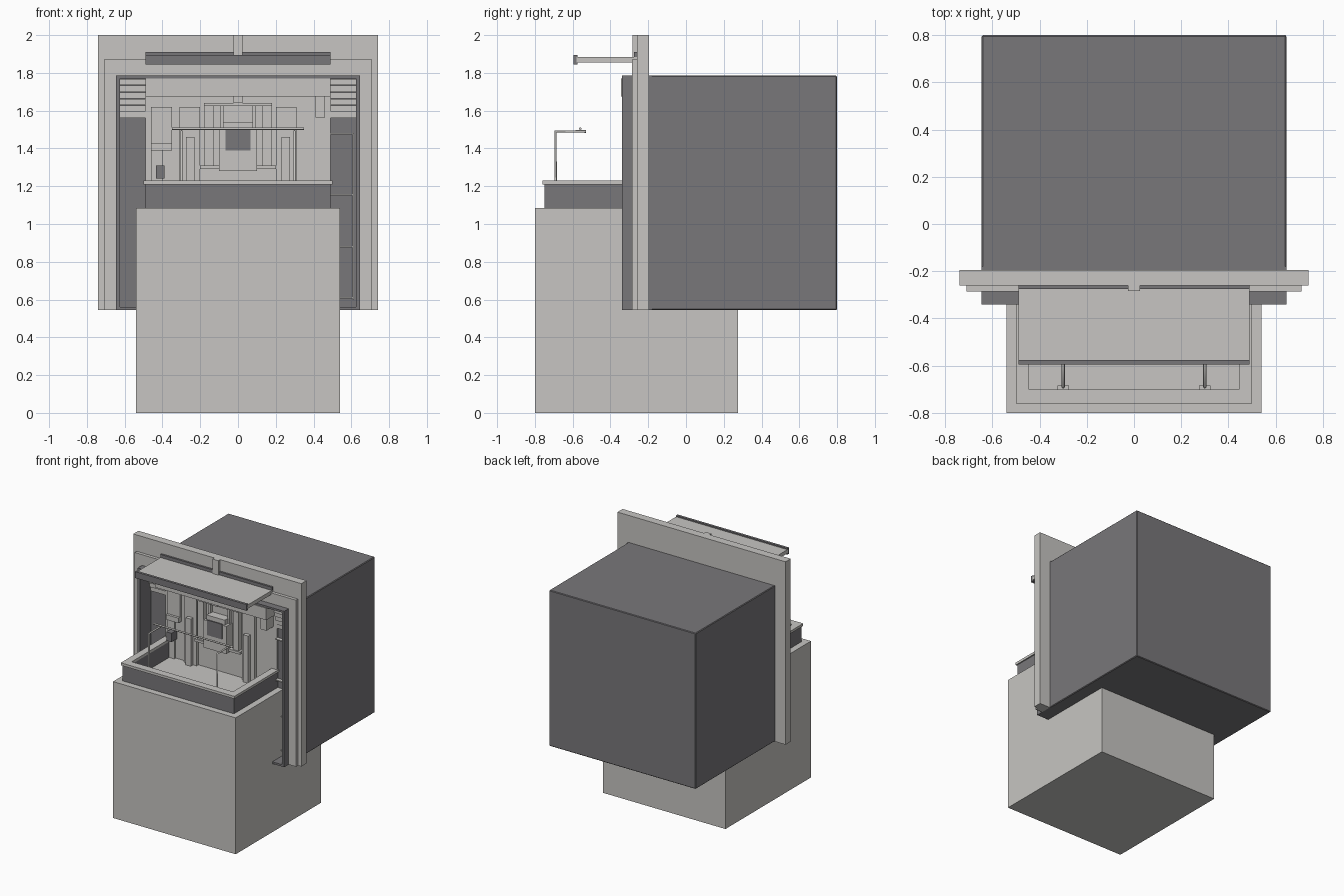
import bpy, bmesh
from mathutils import Vector

cube = bpy.data.objects.get("Cube")
if cube:
    bpy.data.objects.remove(cube, do_unlink=True)


def material(name, rgb):
    m = bpy.data.materials.new(name)
    m.use_nodes = True
    m.diffuse_color = (*rgb, 1)
    m.node_tree.nodes["Principled BSDF"].inputs["Base Color"].default_value = (*rgb, 1)
    return m


LIGHT = material("light_grey", (0.57, 0.56, 0.54))
DARK = material("dark_grey", (0.19, 0.185, 0.195))


def finish(name, bm, mat):
    mesh = bpy.data.meshes.new(name)
    bm.to_mesh(mesh)
    bm.free()
    mesh.materials.append(mat)
    ob = bpy.data.objects.new(name, mesh)
    bpy.context.collection.objects.link(ob)
    return ob


def boxes(name, mat, *spans, mirror=False):
    """One object from boxes given as (x0, x1, y0, y1, z0, z1)."""
    bm = bmesh.new()
    todo = list(spans)
    if mirror:
        todo += [(-s[1], -s[0], *s[2:]) for s in spans]
    for x0, x1, y0, y1, z0, z1 in todo:
        made = bmesh.ops.create_cube(bm, size=1)["verts"]
        size = Vector((x1 - x0, y1 - y0, z1 - z0))
        mid = Vector((x0 + x1, y0 + y1, z0 + z1)) / 2
        for v in made:
            v.co = v.co * size + mid
    return finish(name, bm, mat)


def tube(name, mat, points, radius):
    """Round bar following a path."""
    curve = bpy.data.curves.new(name, "CURVE")
    curve.dimensions = "3D"
    curve.bevel_depth = radius
    curve.bevel_resolution = 2
    curve.use_fill_caps = True
    line = curve.splines.new("POLY")
    line.points.add(len(points) - 1)
    for p, co in zip(line.points, points):
        p.co = (*co, 1)
    curve.materials.append(mat)
    ob = bpy.data.objects.new(name, curve)
    bpy.context.collection.objects.link(ob)


BACK = -0.2      # face of the recess
FRONT = -0.34    # front lip of the housing
DECK = 1.085     # top of the plinth

# Plinth and housing
boxes("plinth", LIGHT, (-0.54, 0.54, -0.8, 0.275, 0, DECK))
housing = boxes("housing", DARK, (-0.645, 0.645, BACK, 0.8, 0.545, 1.785))
bevel = housing.modifiers.new("edge", "BEVEL")
bevel.width = 0.005
bevel.segments = 1
boxes("housing_sides", DARK, (0.625, 0.645, FRONT, BACK + 0.02, 0.545, 1.785), mirror=True)
boxes("housing_lips", DARK,
      (-0.625, 0.625, FRONT, BACK + 0.02, 0.545, 0.56),
      (-0.625, 0.625, FRONT, BACK + 0.02, 1.77, 1.785))

# Stepped portal around the housing
boxes("portal_legs", LIGHT,
      (0.645, 0.74, -0.26, -0.195, 0.545, 1.785),
      (0.645, 0.71, -0.285, -0.26, 0.545, 1.785), mirror=True)
boxes("portal_header", LIGHT,
      (-0.74, 0.74, -0.26, -0.195, 1.785, 2),
      (-0.71, 0.71, -0.285, -0.26, 1.785, 1.87))

# Canopy
boxes("canopy", LIGHT, (-0.49, 0.49, -0.58, -0.26, 1.855, 1.885))
boxes("canopy_lip", DARK, (-0.49, 0.49, -0.595, -0.575, 1.845, 1.895))
boxes("canopy_hinge", DARK, (-0.49, 0.49, -0.275, -0.255, 1.885, 1.91))
boxes("canopy_bracket", LIGHT, (-0.025, 0.025, -0.283, -0.255, 1.885, 2))

# Tub: dark walls and light rim on the plinth
boxes("tub_walls", DARK,
      (-0.49, 0.49, -0.75, -0.7, DECK, 1.21),
      (-0.49, -0.445, -0.7, BACK, DECK, 1.21),
      (0.445, 0.49, -0.7, BACK, DECK, 1.21))
boxes("tub_rim", LIGHT,
      (-0.5, 0.5, -0.76, -0.7, 1.21, 1.23),
      (-0.5, -0.445, -0.7, BACK, 1.21, 1.23),
      (0.445, 0.5, -0.7, BACK, 1.21, 1.23))

# Hand rail
for side, x in (("left", 0.3), ("right", -0.3)):
    tube(side + "_rail_post", LIGHT,
         [(x, -0.69, DECK), (x, -0.69, 1.49), (x, -0.53, 1.49)], 0.007)
    boxes(side + "_rail_foot", LIGHT, (x - 0.025, x + 0.025, -0.7, -0.685, DECK, DECK + 0.02))
tube("cross_rail", LIGHT, [(-0.35, -0.56, 1.505), (0.35, -0.56, 1.505)], 0.007)

# Back wall and header inside the recess
boxes("back_wall", LIGHT, (-0.49, 0.49, BACK - 0.012, BACK + 0.02, DECK, 1.77))
boxes("wall_header", LIGHT, (-0.49, 0.49, -0.345, BACK, 1.675, 1.77))
boxes("header_nub", LIGHT, (-0.025, 0.025, -0.3, BACK, 1.64, 1.675),
      (-0.18, 0.18, -0.27, BACK, 1.625, 1.64))
boxes("corner_box", LIGHT, (0.41, 0.46, -0.3, BACK, 1.565, 1.675))

# Louvres in the upper corners
boxes("louvres", LIGHT,
      *[(0.49, 0.625, -0.26 + 0.01 * i, BACK, 1.735 - 0.035 * i, 1.767 - 0.035 * i)
        for i in range(5)],
      (0.49, 0.625, BACK - 0.01, BACK, 1.56, 1.6), mirror=True)

# Pillars and pipes on the back wall
boxes("pillars", LIGHT,
      (0.2, 0.31, -0.235, BACK, DECK, 1.62),
      (0.23, 0.275, -0.265, BACK, DECK, 1.46),
      (0.13, 0.18, -0.25, BACK, 1.29, 1.625),
      (0.075, 0.095, -0.24, BACK, 1.29, 1.625), mirror=True)
boxes("side_panel", LIGHT,
      (-0.46, -0.35, -0.23, BACK, 1.43, 1.62),
      (-0.46, -0.4, -0.23, BACK, DECK, 1.39),
      (-0.46, -0.35, -0.25, BACK, 1.39, 1.43))
boxes("small_control", DARK, (-0.435, -0.39, -0.28, BACK, 1.24, 1.31))

# Central console with screen
boxes("console_ledge", LIGHT, (-0.2, 0.2, -0.26, BACK, 1.29, 1.31))
boxes("console", LIGHT, (-0.1, 0.1, -0.29, BACK, 1.28, 1.5),
      (-0.08, 0.08, -0.28, BACK, 1.5, 1.54))
boxes("screen", DARK, (-0.065, 0.065, -0.297, -0.289, 1.39, 1.51))

# Thin ladder frame in the left recess
boxes("ladder_frame", LIGHT, (0.607, 0.615, -0.23, -0.22, 0.6, 1.48),
      *[(0.49, 0.615, -0.23, BACK, z, z + 0.008) for z in (0.605, 0.875, 1.15, 1.475)])
